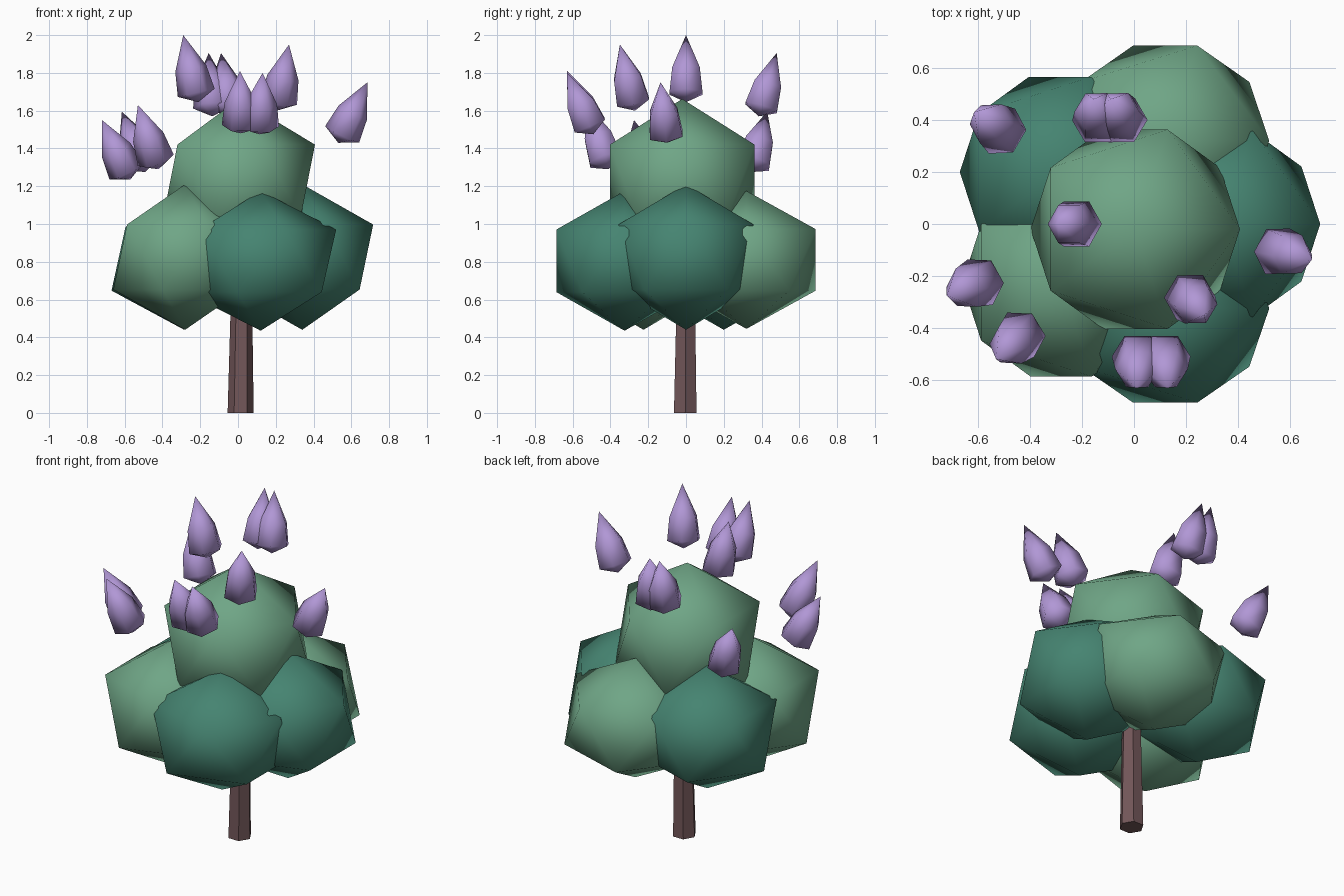
import bpy, bmesh, math
from mathutils import Vector, Matrix

if "Cube" in bpy.data.objects:
    bpy.data.objects.remove(bpy.data.objects["Cube"])


def material(name, rgb):
    m = bpy.data.materials.new(name)
    m.diffuse_color = (*rgb, 1)
    m.use_nodes = True
    m.node_tree.nodes["Principled BSDF"].inputs["Base Color"].default_value = m.diffuse_color
    return m


LIGHT = material("light_leaf_green", (0.16, 0.38, 0.24))
DARK = material("dark_leaf_green", (0.06, 0.23, 0.165))
BARK = material("bark_brown", (0.17, 0.095, 0.10))
LILAC = material("lilac", (0.44, 0.31, 0.67))


def finish(name, bm, mat, smooth=True):
    bmesh.ops.recalc_face_normals(bm, faces=bm.faces)
    me = bpy.data.meshes.new(name)
    bm.to_mesh(me)
    bm.free()
    me.materials.append(mat)
    for p in me.polygons:
        p.use_smooth = smooth
    ob = bpy.data.objects.new(name, me)
    bpy.context.collection.objects.link(ob)
    return ob


def lathe(rings, sides, base, tip):
    """Rings of (fraction along the axis, radius); zero radius is a point."""
    bm = bmesh.new()
    base, tip = Vector(base), Vector(tip)
    axis = tip - base
    rot = Vector((0, 0, 1)).rotation_difference(axis)
    loops = []
    for t, r in rings:
        n = sides if r else 1
        loops.append([bm.verts.new(base + axis * t + rot @ Vector(
            (r * math.cos(math.tau * i / sides), r * math.sin(math.tau * i / sides), 0)))
            for i in range(n)])
    for a, b in zip(loops, loops[1:]):
        for i in range(sides):
            j = (i + 1) % sides
            quad = [a[i % len(a)], a[j % len(a)], b[j % len(b)], b[i % len(b)]]
            bm.faces.new(list(dict.fromkeys(quad)))
    for loop in (loops[0], loops[-1]):
        if len(loop) > 1:
            bm.faces.new(loop)
    return bm


# Trunk
finish("trunk", lathe([(0, 0.069), (1, 0.052)], 6, (0.014, -0.004, 0), (0.02, 0, 0.8)), BARK, False)

# Leaf clumps: centre, radii, colour
clumps = [
    ("crown_top", (0.005, -0.02, 1.225), (0.45, 0.45, 0.437), LIGHT),
    ("crown_right", (0.34, 0.0, 0.825), (0.42, 0.42, 0.385), DARK),
    ("crown_back", (0.12, 0.32, 0.81), (0.447, 0.43, 0.365), LIGHT),
    ("crown_back_left", (-0.285, 0.20, 0.815), (0.43, 0.43, 0.375), DARK),
    ("crown_front_left", (-0.28, -0.225, 0.825), (0.425, 0.425, 0.385), LIGHT),
    ("crown_front", (0.12, -0.325, 0.805), (0.447, 0.425, 0.37), DARK),
]
for name, centre, radii, mat in clumps:
    bm = bmesh.new()
    bmesh.ops.create_icosphere(bm, subdivisions=1, radius=1)
    bm.transform(Matrix.Translation(centre) @ Matrix.Diagonal((*radii, 1)))
    finish(name, bm, mat)

# Flower buds: base point, tip point
buds = [
    ((-0.21, 0.0, 1.645), (-0.29, 0.0, 2.0)),
    ((0.205, -0.27, 1.60), (0.27, -0.35, 1.95)),
    ((0.015, -0.49, 1.48), (0.01, -0.63, 1.81)),
    ((0.115, -0.49, 1.475), (0.13, -0.63, 1.80)),
    ((0.53, -0.10, 1.43), (0.685, -0.135, 1.75)),
    ((-0.42, -0.41, 1.29), (-0.53, -0.52, 1.63)),
    ((-0.57, -0.215, 1.235), (-0.72, -0.275, 1.55)),
    ((-0.49, 0.345, 1.275), (-0.615, 0.43, 1.595)),
    ((-0.135, 0.385, 1.57), (-0.155, 0.48, 1.905)),
    ((-0.04, 0.385, 1.57), (-0.09, 0.48, 1.905)),
]
for i, (base, tip) in enumerate(buds):
    finish(f"flower_bud_{i + 1}",
           lathe([(0, 0), (0.14, 0.10), (0.5, 0.084), (1, 0)], 6, base, tip), LILAC)
